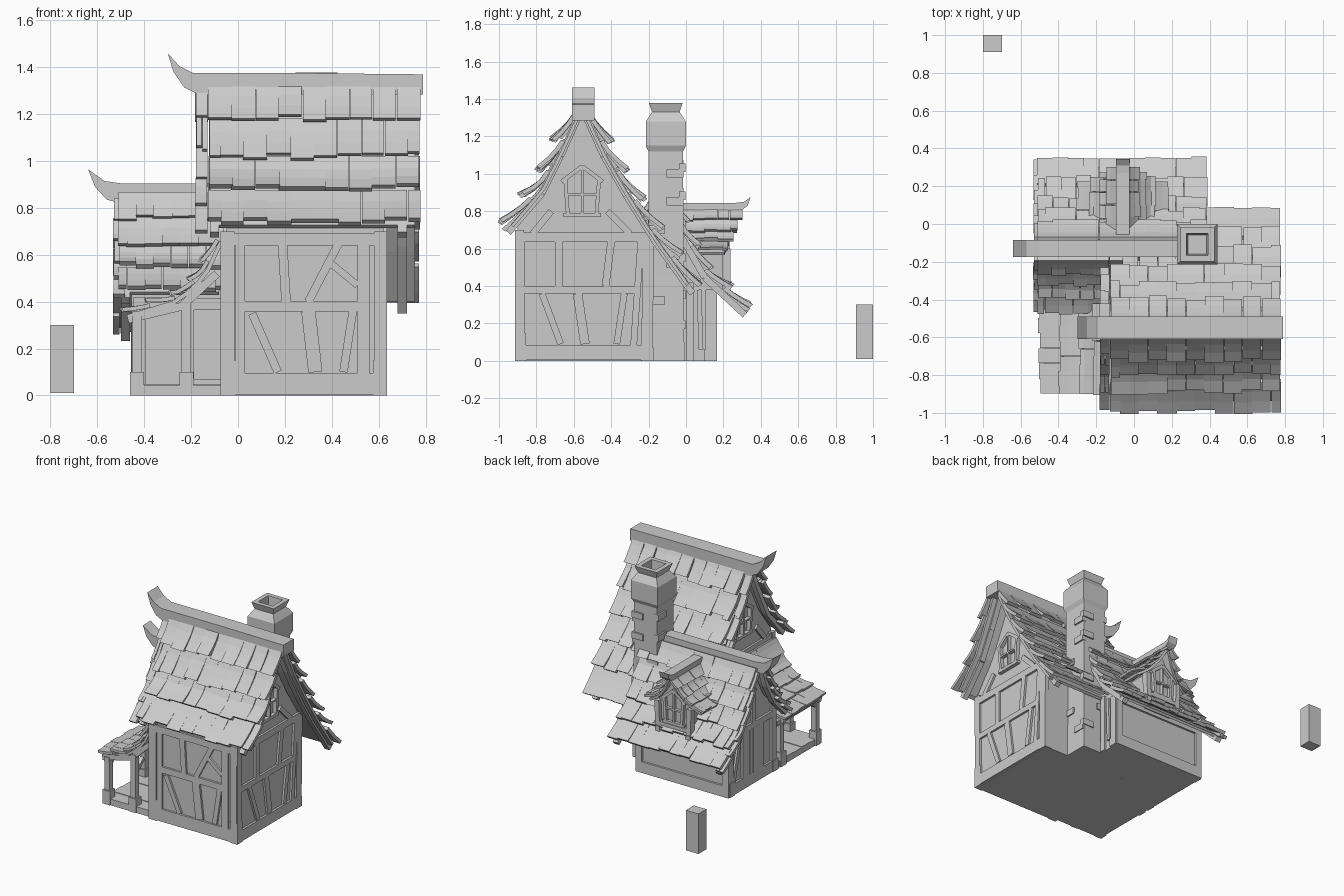
import bpy, bmesh, random
from mathutils import Vector as V

if "Cube" in bpy.data.objects:
    bpy.data.objects.remove(bpy.data.objects["Cube"])

random.seed(4)


def finish(bm, name):
    bmesh.ops.recalc_face_normals(bm, faces=bm.faces)
    me = bpy.data.meshes.new(name)
    bm.to_mesh(me)
    bm.free()
    ob = bpy.data.objects.new(name, me)
    bpy.context.collection.objects.link(ob)


def loft(bm, rings):
    vr = [[bm.verts.new(p) for p in r] for r in rings]
    n = len(vr[0])
    for a, b in zip(vr, vr[1:]):
        for i in range(n):
            bm.faces.new((a[i], a[(i + 1) % n], b[(i + 1) % n], b[i]))
    bm.faces.new(vr[0])
    bm.faces.new(vr[-1])


def put(axis, a, u, z):
    return (a, u, z) if axis == 'x' else (u, a, z)


def extrude(name, prof, axis, a0, a1):
    bm = bmesh.new()
    loft(bm, [[put(axis, a, u, z) for u, z in prof] for a in (a0, a1)])
    finish(bm, name)


def beam(bm, p, q, w, d, n):
    """Bar from p to q: w across, d along the wall normal n."""
    p, q, n = V(p), V(q), V(n)
    s = (q - p).cross(n).normalized() * w / 2
    m = n.normalized() * d / 2
    loft(bm, [[c + s + m, c - s + m, c - s - m, c + s - m] for c in (p, q)])


def box(bm, x0, x1, y0, y1, z0, z1):
    loft(bm, [[(x0, y0, z), (x1, y0, z), (x1, y1, z), (x0, y1, z)] for z in (z0, z1)])


def frame(name, axis, c, bars, sign, d=0.03):
    """Timbers on a wall; bars are (u0, z0, u1, z1, width)."""
    bm = bmesh.new()
    n = (0, sign, 0) if axis == 'x' else (sign, 0, 0)
    for u0, z0, u1, z1, w in bars:
        f = (lambda u, z: (u, c, z)) if axis == 'x' else (lambda u, z: (c, u, z))
        beam(bm, f(u0, z0), f(u1, z1), w, d, n)
    finish(bm, name)


def sampler(prof):
    pts = [V(p) for p in prof]
    L = [(b - a).length for a, b in zip(pts, pts[1:])]

    def at(t):
        s = t * sum(L)
        for i, l in enumerate(L):
            if s <= l or i == len(L) - 1:
                break
            s -= l
        d = (pts[i + 1] - pts[i]).normalized()
        g = 1 if d.x > 0 else -1
        return pts[i] + d * s, V((-d.y * g, abs(d.x)))
    return at


def roof(name, prof, axis, a0, a1, rows, w, taper=(0, 0), lift=.052, th=.024, board=True):
    """Board plus staggered rows of kicked-out shingles, ridge to eave."""
    at = sampler(prof)
    bm = bmesh.new()
    for r in range(rows):
        f = r / max(1, rows - 1)
        lo, hi = a0 + taper[0] * f, a1 - taper[1] * f
        n = max(1, round((hi - lo) / w))
        step = (hi - lo) / n
        off = step * .5 * (r % 2)
        for k in range(n + (r % 2)):
            x0 = max(lo, lo + k * step - off) + random.uniform(-.004, .004)
            x1 = min(hi, lo + (k + 1) * step - off) + random.uniform(-.004, .004)
            t0 = max(0, (r - .1) / rows)
            t1 = (r + 1 + random.uniform(-.07, .07)) / rows
            h = lift * random.uniform(.75, 1.25) * (.75 if r == rows - 1 else 1)
            rings = []
            for j in range(4):
                g = j / 3
                p, nn = at(t0 + (t1 - t0) * g)
                b = p + nn * h * g ** 1.6
                t = b + nn * th
                rings.append([put(axis, x0, *b), put(axis, x1, *b),
                              put(axis, x1, *t), put(axis, x0, *t)])
            loft(bm, rings)
    finish(bm, name + "_shingles")
    if board:
        bm = bmesh.new()
        rings = []
        for j in range(9):
            f = j / 8
            p, nn = at(f * .97)
            b = p - nn * .018
            lo, hi = a0 + taper[0] * f + .02, a1 - taper[1] * f - .02
            rings.append([put(axis, lo, *b), put(axis, hi, *b), put(axis, hi, *p), put(axis, lo, *p)])
        loft(bm, rings)
        finish(bm, name + "_board")


def window(name, axis, c, u, z0, w, h, sign):
    m, e = w / 2, z0 + h * .72
    frame(name, axis, c, [(u - m * .85, z0, u - m, e, .02), (u + m * .85, z0, u + m, e, .02),
                          (u - m - .02, e - .01, u, z0 + h, .022), (u + m + .02, e - .01, u, z0 + h, .022),
                          (u - m - .01, z0, u + m + .01, z0, .022), (u, z0, u, z0 + h, .012),
                          (u - m, z0 + h * .42, u + m, z0 + h * .42, .012)], sign, .035)


# roof profiles (horizontal, z) from ridge to eave
main_f = [(-.58, 1.32), (-.67, 1.12), (-.77, .92), (-.95, .71)]
main_b = [(-.53, 1.32), (-.44, 1.12), (-.32, .91), (-.17, .67), (.035, .385)]
wing_f = [(-.17, .86), (-.23, .70), (-.31, .56), (-.44, .43)]
wing_b = [(-.09, .86), (-.02, .68), (.10, .47), (.315, .27)]
porch = [(-.08, .66), (-.15, .51), (-.26, .41), (-.49, .34)]

# plaster bodies
extrude("main_walls", [(-.9, 0), (-.9, .72), (-.77, .89), (-.66, 1.1), (-.57, 1.29), (-.54, 1.29),
                       (-.45, 1.09), (-.33, .88), (-.18, .65), (-.18, 0)], 'x', -.05, .62)
extrude("wing_walls", [(-.38, 0), (-.38, .46), (-.25, .6), (-.13, .83), (-.04, .66),
                       (.08, .46), (.15, .39), (.15, 0)], 'x', -.44, .28)

# shingled roofs
roof("main_front", main_f, 'x', -.125, .775, 4, .095)
roof("main_back", main_b, 'x', -.125, .775, 6, .095, lift=.045)
roof("wing_front", wing_f, 'x', -.51, -.06, 4, .08, lift=.035)
roof("wing_back", wing_b, 'x', -.51, .385, 5, .085, lift=.035)
roof("porch_roof", porch, 'y', -.9, -.42, 5, .08, lift=.024, th=.018)
for nm, pr, a, rows in (("main_front_rake", main_f, -.18, 5), ("main_back_rake", main_b, -.18, 7),
                        ("wing_front_rake", wing_f, -.53, 5), ("wing_back_rake", wing_b, -.53, 6)):
    low = [(u, z - .025) for u, z in pr]
    roof(nm, low, 'x', a, a + .052, rows, .06, board=False, lift=.025)

# barge boards under the gable overhangs
bm = bmesh.new()
for pr, xs in ((main_f, (-.1, .7)), (main_b, (-.1, .7)), (wing_f, (-.48,)), (wing_b, (-.48, .34))):
    for x in xs:
        for (u0, z0), (u1, z1) in zip(pr, pr[1:]):
            beam(bm, (x, u0, z0 - .025), (x, u1, z1 - .025), .035, .04, (1, 0, 0))
finish(bm, "barge_boards")

# ridge beams with upturned horns
extrude("main_ridge", [(.79, 1.285), (.79, 1.37), (.3, 1.375), (-.19, 1.375), (-.25, 1.405), (-.30, 1.46),
                       (-.275, 1.38), (-.23, 1.315), (-.17, 1.285)], 'y', -.61, -.49)
extrude("wing_ridge", [(.25, .82), (.25, .905), (-.5, .905), (-.57, .915), (-.64, .965),
                       (-.61, .89), (-.56, .835), (-.5, .82)], 'y', -.175, -.085)

# dormer on the rear slope
DX = -.06
extrude("dormer_body", [(DX - .11, .36), (DX - .13, .6), (DX, .8), (DX + .13, .6), (DX + .11, .36)], 'y', -.03, .21)
for s, nm in ((-1, "left"), (1, "right")):
    pr = [(DX + s * u, z) for u, z in ((.01, .81), (.07, .7), (.13, .63), (.22, .575))]
    roof("dormer_" + nm, pr, 'y', -.03, .3, 4, .07, (.07, .075), .026, .018)
extrude("dormer_ridge", [(-.06, .80), (-.06, .845), (.27, .845), (.31, .85), (.345, .875),
                         (.33, .83), (.29, .8)], 'x', DX - .035, DX + .035)
window("dormer_window", 'x', .215, DX, .46, .15, .24, 1)
frame("dormer_frame", 'x', .215, [(DX - .12, .35, DX - .13, .6, .035), (DX + .12, .35, DX + .13, .6, .035),
                                 (DX - .12, .44, DX + .12, .44, .025)], 1, .045)

# timber framing: front wall
frame("front_frame", 'x', -.9, [
    (-.045, 0, -.045, .7, .06), (.01, .09, .01, .68, .04), (.605, 0, .605, .7, .05), (.535, .09, .535, .68, .05),
    (-.05, .05, .62, .05, .09), (.0, .38, .56, .38, .045), (-.05, .665, .62, .665, .05),
    (.205, .4, .19, .65, .04), (.3, .4, .43, .65, .035), (.51, .47, .4, .56, .03), (.06, .35, .17, .1, .035),
    (.3, .36, .33, .1, .06), (.49, .36, .45, .1, .035)], -1)
# right and left walls of the main house
side = [(-.885, 0, -.89, .7, .05), (-.21, 0, -.2, .66, .06), (-.28, .08, -.24, .66, .035),
        (-.9, .045, -.18, .045, .08), (-.88, .38, -.25, .38, .04), (-.9, .66, -.17, .66, .05),
        (-.68, .4, -.68, .64, .04), (-.43, .4, -.4, .64, .04), (-.77, .36, -.67, .09, .035),
        (-.58, .36, -.54, .09, .05), (-.33, .36, -.37, .09, .035),
        (-.82, .68, -.72, .8, .035), (-.3, .68, -.42, .8, .035)]
frame("right_frame", 'y', .62, side, 1)
frame("left_frame", 'y', -.05, side, -1)
window("right_window", 'y', .63, -.555, .78, .18, .26, 1)
window("left_window", 'y', -.06, -.555, .8, .18, .24, -1)

# wing framing and doors
frame("wing_rear_frame", 'x', .15, [(-.43, 0, -.43, .38, .05), (.265, 0, .265, .38, .05),
                                   (-.44, .04, .28, .04, .08), (-.44, .36, .28, .36, .05)], 1)
frame("wing_right_frame", 'y', .28, [(.13, 0, .13, .38, .05), (.02, 0, .02, .42, .04), (.08, .06, .07, .38, .025)], 1)
frame("wing_left_frame", 'y', -.44, [(-.36, 0, -.36, .46, .05), (.13, 0, .13, .38, .05), (-.38, .04, .15, .04, .08),
                                    (-.36, .42, .1, .42, .045), (-.02, 0, -.02, .42, .04), (-.22, 0, -.22, .42, .04),
                                    (.1, .08, .02, .4, .03), (-.13, .42, -.13, .8, .035)], -1)
frame("wing_front_frame", 'x', -.38, [(-.42, 0, -.42, .42, .05), (-.21, 0, -.21, .42, .045),
                                     (-.44, .39, -.05, .39, .05), (-.2, .04, -.05, .04, .06)], -1)
bm = bmesh.new()
for i in range(4):
    box(bm, -.456, -.43, -.2 + i * .041, -.163 + i * .041, .06, .4)
finish(bm, "door_planks")

# corner stones
bm = bmesh.new()
for x, y, h in ((.605, -.885, .15), (.605, -.205, .07), (-.04, -.885, .15), (.265, .125, .06),
                (-.43, .125, .1), (-.43, -.37, .08)):
    box(bm, x - .03, x + .03, y - .03, y + .03, 0, h)
finish(bm, "corner_stones")

# porch floor, posts, beams
bm = bmesh.new()
for i in range(5):
    box(bm, -.45, -.05, -.89 + i * .102, -.788 + i * .102, 0, .045 + .004 * (i % 2))
finish(bm, "porch_floor")
bm = bmesh.new()
for x, y, zt in ((-.43, -.865, .36), (-.43, -.46, .36), (-.22, -.865, .41)):
    box(bm, x - .02, x + .02, y - .02, y + .02, 0, zt)
    box(bm, x - .03, x + .03, y - .03, y + .03, 0, .1)
    beam(bm, (x, y, .27), (x, y + (.09 if y < -.6 else -.09), .35), .025, .025, (1, 0, 0))
for y in (-.865, -.46):
    beam(bm, (-.47, y, .325), (-.24, y, .38), .035, .035, (0, 1, 0))
    beam(bm, (-.24, y, .38), (-.09, y, .52), .035, .035, (0, 1, 0))
box(bm, -.45, -.41, -.89, -.4, .305, .34)
finish(bm, "porch_timbers")

# chimney with hollow flared cap and loose bricks
cx, cy = .335, -.108
bm = bmesh.new()
loft(bm, [[(cx + sx * h, cy + sy * h, z) for sx, sy in ((-1, -1), (1, -1), (1, 1), (-1, 1))]
          for h, z in ((.1, 0), (.094, .45), (.093, 1.12), (.107, 1.15), (.107, 1.28), (.074, 1.33),
                       (.09, 1.378), (.058, 1.378), (.05, 1.27))])
finish(bm, "chimney")
bm = bmesh.new()
for z, s in ((.14, 1), (.3, -1), (.5, 1), (.68, -1), (.83, 1), (.98, 1)):
    box(bm, cx + .07, cx + .105, cy + s * .05 - .045, cy + s * .05 + .045, z, z + .045)
    box(bm, cx + s * .06 - .045, cx + s * .06 + .045, cy + .07, cy + .105, z + .03, z + .075)
    box(bm, cx - .105, cx - .07, cy + s * .05 - .045, cy + s * .05 + .045, z + .05, z + .095)
finish(bm, "chimney_bricks")

# free-standing post
bm = bmesh.new()
box(bm, -.8, -.7, .91, 1.0, .01, .3)
finish(bm, "yard_post")
